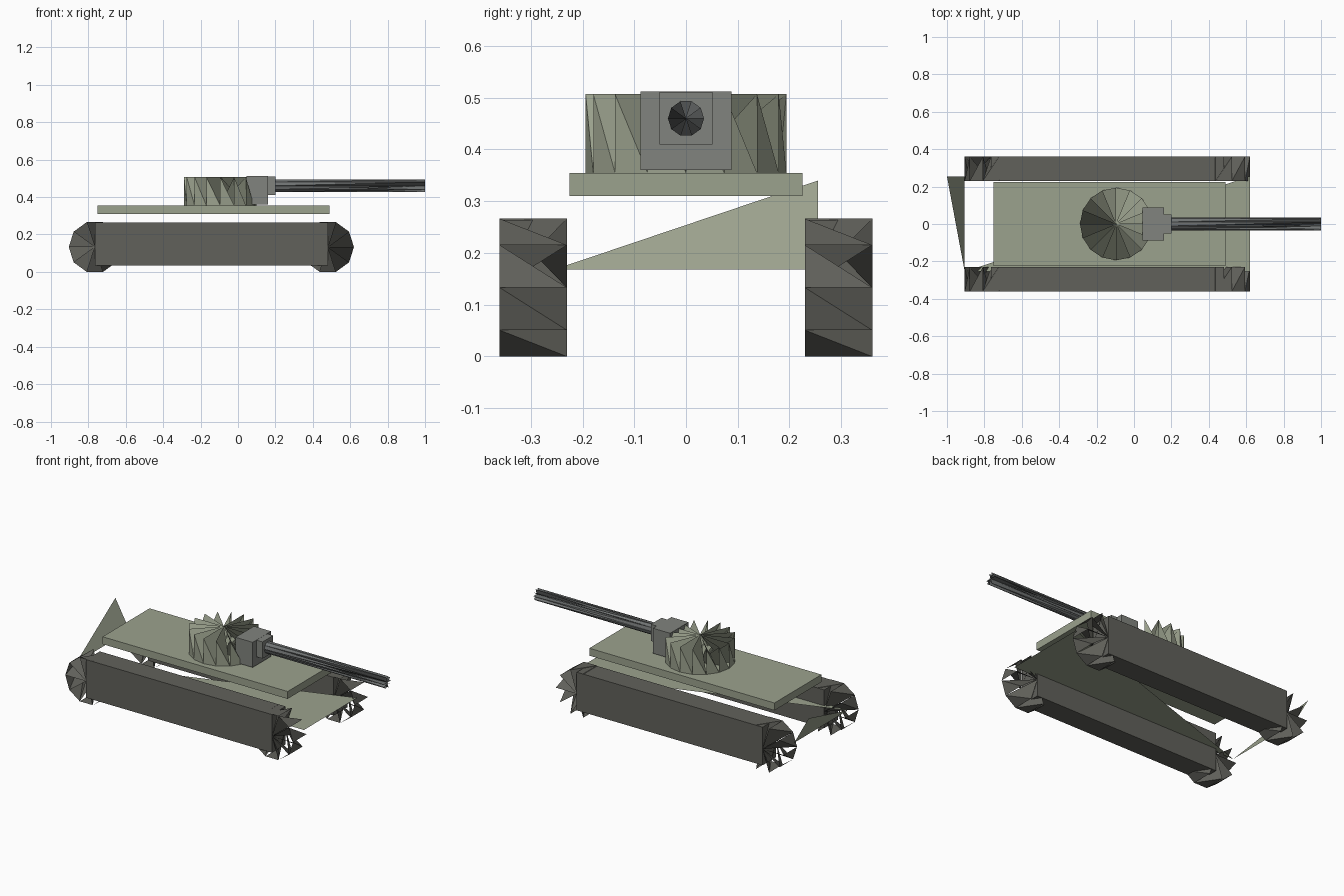
import bpy, bmesh, math
from mathutils import Vector

if "Cube" in bpy.data.objects:
    bpy.data.objects.remove(bpy.data.objects["Cube"])


def material(name, c):
    m = bpy.data.materials.new(name)
    m.diffuse_color = (*c, 1)
    m.use_nodes = True
    m.node_tree.nodes["Principled BSDF"].inputs["Base Color"].default_value = m.diffuse_color
    return m


GREEN = material("pale_green", (0.33, 0.36, 0.27))
GREY = material("mid_grey", (0.22, 0.23, 0.21))
DARK = material("track_grey", (0.12, 0.12, 0.105))
STEEL = material("barrel_grey", (0.16, 0.17, 0.17))


def mesh(name, verts, faces, mat):
    me = bpy.data.meshes.new(name)
    me.from_pydata(verts, [], faces)
    me.materials.append(mat)
    ob = bpy.data.objects.new(name, me)
    bpy.context.collection.objects.link(ob)
    return ob


def box(name, lo, hi, mat):
    lo, hi = Vector(lo), Vector(hi)
    bpy.ops.mesh.primitive_cube_add(size=1, location=(lo + hi) / 2)
    ob = bpy.context.object
    ob.name = name
    ob.scale = hi - lo
    ob.data.materials.append(mat)


def finned_drum(name, start, end, radius, sides, u, v, mat):
    """Drum of folded fins: each pair of triangles meets at a slanted rim edge."""
    start, end, u, v = map(Vector, (start, end, u, v))
    verts = [start, end]
    for i in range(sides):
        a = math.tau * i / sides
        r = radius * (u * math.cos(a) + v * math.sin(a))
        verts += [start + r, end + r]
    faces = []
    for i in range(sides):
        a, b = 2 + 2 * i, 3 + 2 * i
        a2, b2 = 2 + 2 * ((i + 1) % sides), 3 + 2 * ((i + 1) % sides)
        faces += [(1, b, a2), (0, a2, b), (a, b, a2)]
    return mesh(name, verts, faces, mat)


X, Y, Z = (1, 0, 0), (0, 1, 0), (0, 0, 1)

# Tracks with finned wheels at both ends
for s, side in ((-1, "right"), (1, "left")):
    y0, y1 = sorted((s * 0.23, s * 0.36))
    box(side + "_track", (-0.765, y0, 0.033), (0.48, y1, 0.264), DARK)
    for x, end in ((-0.765, "rear"), (0.48, "front")):
        finned_drum(f"{side}_{end}_wheel", (x, y0, 0.133), (x, y1, 0.133),
                    0.14, 10, X, Z, DARK)

# Hull: deck plate, belly sheet and rear sheet
box("deck", (-0.75, -0.225, 0.31), (0.49, 0.225, 0.355), GREEN)
mesh("belly_sheet", [(-0.905, -0.255, 0.168), (0.62, -0.255, 0.168),
                     (0.62, 0.255, 0.168)], [(0, 1, 2)], GREEN)
mesh("rear_sheet", [(-1, 0.255, 0.34), (-0.905, 0.255, 0.168),
                    (-0.905, -0.255, 0.168)], [(0, 1, 2)], GREEN)

# Turret, mantlet and gun
finned_drum("turret", (-0.095, 0, 0.355), (-0.095, 0, 0.507), 0.194, 16, X, Y, GREEN)
box("mantlet", (0.045, -0.088, 0.36), (0.16, 0.088, 0.512), GREY)
box("gun_collar", (0.15, -0.051, 0.41), (0.2, 0.051, 0.511), GREY)
finned_drum("gun_barrel", (0.18, 0, 0.46), (1, 0, 0.46), 0.035, 10, Y, Z, STEEL)
